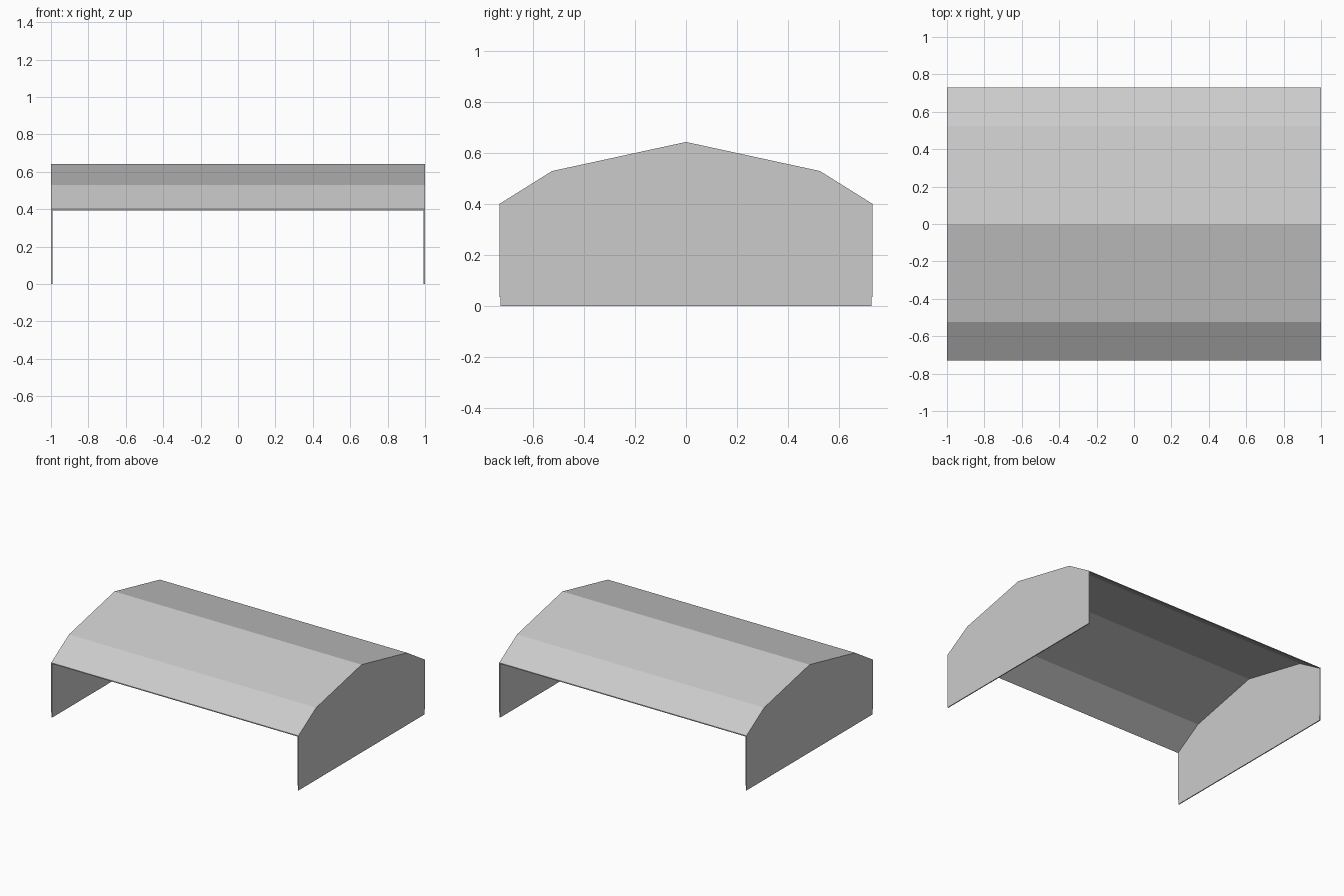
import bpy, bmesh

if "Cube" in bpy.data.objects:
    bpy.data.objects.remove(bpy.data.objects["Cube"])

grey = bpy.data.materials.new("light_grey")
grey.diffuse_color = (0.6, 0.6, 0.6, 1)
grey.use_nodes = True
grey.node_tree.nodes["Principled BSDF"].inputs["Base Color"].default_value = grey.diffuse_color

T = 0.007  # sheet thickness
# half profile of the roof, eave to ridge (y, z)
half = [(-0.73, 0.40), (-0.525, 0.528), (0.0, 0.642)]
outer = half + [(-y, z) for y, z in half[-2::-1]]
inner = [(y, z - T) for y, z in outer]


def extrude_profile(name, profile, x0, x1):
    """Solid prism: a y-z outline swept along x."""
    bm = bmesh.new()
    face = bm.faces.new([bm.verts.new((x0, y, z)) for y, z in profile])
    ext = bmesh.ops.extrude_face_region(bm, geom=[face])
    verts = [v for v in ext["geom"] if isinstance(v, bmesh.types.BMVert)]
    bmesh.ops.translate(bm, verts=verts, vec=(x1 - x0, 0, 0))
    bmesh.ops.recalc_face_normals(bm, faces=bm.faces)
    mesh = bpy.data.meshes.new(name)
    bm.to_mesh(mesh)
    bm.free()
    mesh.materials.append(grey)
    obj = bpy.data.objects.new(name, mesh)
    bpy.context.collection.objects.link(obj)
    return obj


# folded roof sheet
extrude_profile("roof", outer + inner[::-1], -1, 1)

# end walls tucked under the roof, with slightly narrower feet
wall = [(-0.727, 0.0), (-0.727, 0.035), (-0.73, 0.035)] + inner
wall += [(0.73, 0.035), (0.727, 0.035), (0.727, 0.0)]
extrude_profile("left_wall", wall, -1, -1 + T)
extrude_profile("right_wall", wall, 1 - T, 1)
